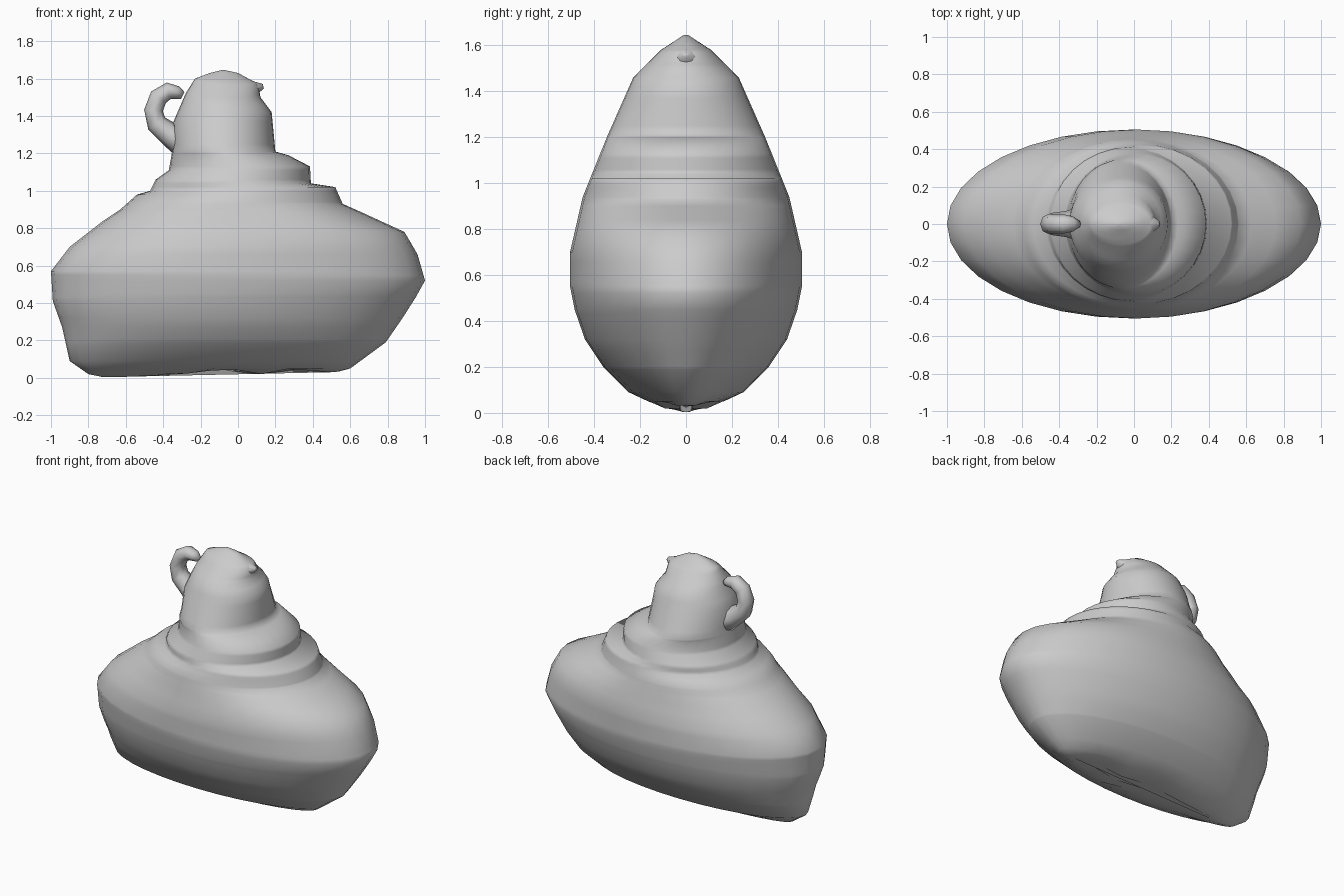
import bpy, bmesh, math
from mathutils import Vector

if "Cube" in bpy.data.objects:
    bpy.data.objects.remove(bpy.data.objects["Cube"])

# Outline of the body: (z, x) for each side, (z, half depth), and (x, z) of the underside
LEFT = [(0, -.72), (.02, -.8), (.09, -.9), (.27, -.94), (.41, -.99), (.57, -1), (.7, -.9), (.84, -.72),
        (.9, -.63), (.98, -.54), (1.0, -.47), (1.06, -.44), (1.11, -.37), (1.25, -.345), (1.37, -.345),
        (1.52, -.28), (1.6, -.23), (1.63, -.15), (1.645, -.09)]
RIGHT = [(0, .5), (.05, .6), (.19, .79), (.32, .88), (.43, .95), (.52, 1), (.66, .96), (.78, .89),
         (.89, .65), (.93, .56), (1.02, .52), (1.04, .39), (1.13, .385), (1.19, .27), (1.21, .2),
         (1.42, .18), (1.5, .12), (1.57, .11), (1.63, 0), (1.645, -.07)]
DEPTH = [(0, .03), (.02, .1), (.09, .25), (.2, .36), (.32, .44), (.45, .485), (.55, .505), (.7, .505),
         (.94, .45), (1.2, .345), (1.46, .23), (1.58, .11), (1.645, .01)]
UNDER = [(-1, 0), (-.6, .005), (-.3, .02), (-.05, .05), (.15, .015), (.25, .05), (.5, .03), (.6, .04)]


def lerp(table, t):
    for (a, u), (b, v) in zip(table, table[1:]):
        if t <= b:
            return u + (v - u) * max(0, t - a) / (b - a)
    return table[-1][1]


def loft(name, rings):
    bm = bmesh.new()
    rows = [[bm.verts.new(p) for p in ring] for ring in rings]
    n = len(rows[0])
    for a, b in zip(rows, rows[1:]):
        for i in range(n):
            bm.faces.new((a[i], a[(i + 1) % n], b[(i + 1) % n], b[i]))
    bm.faces.new(rows[0][::-1])
    bm.faces.new(rows[-1])
    bmesh.ops.recalc_face_normals(bm, faces=bm.faces)
    mesh = bpy.data.meshes.new(name)
    bm.to_mesh(mesh)
    bm.free()
    ob = bpy.data.objects.new(name, mesh)
    bpy.context.collection.objects.link(ob)
    for p in mesh.polygons:
        p.use_smooth = True
    return ob


def tube(name, path, sides=8):
    # path entries: x, z, in-plane radius, y radius
    pts = [Vector((x, 0, z)) for x, z, _, _ in path]
    rings = []
    for k, (_, _, r, ry) in enumerate(path):
        d = (pts[min(k + 1, len(pts) - 1)] - pts[max(k - 1, 0)]).normalized()
        side = Vector((d.z, 0, -d.x))
        rings.append([pts[k] + side * r * math.cos(t) + Vector((0, ry * math.sin(t), 0))
                      for t in (2 * math.pi * i / sides for i in range(sides))])
    return loft(name, rings)


# Inflated body: an elliptical slice at every outline height
SIDES = 32
heights = sorted({z for z, _ in LEFT + RIGHT + DEPTH})
rings = []
for z in heights:
    xl, xr, d = lerp(LEFT, z), lerp(RIGHT, z), lerp(DEPTH, z)
    ring = []
    for i in range(SIDES):
        t = 2 * math.pi * i / SIDES
        x = (xl + xr) / 2 + (xr - xl) / 2 * math.cos(t)
        ring.append((x, d * math.sin(t), max(z, lerp(UNDER, x))))
    rings.append(ring)
loft("body", rings)

# Curled hook on the left of the neck
tube("hook", [(-.27, 1.22, .07, .1), (-.36, 1.3, .065, .07), (-.435, 1.36, .055, .06), (-.452, 1.43, .05, .055),
              (-.425, 1.5, .05, .05), (-.37, 1.535, .045, .05), (-.325, 1.525, .035, .04), (-.295, 1.51, .02, .02)])

# Small nub on the right of the head
tube("nub", [(.0, 1.53, .08, .1), (.08, 1.545, .045, .06), (.135, 1.56, .012, .015)])
